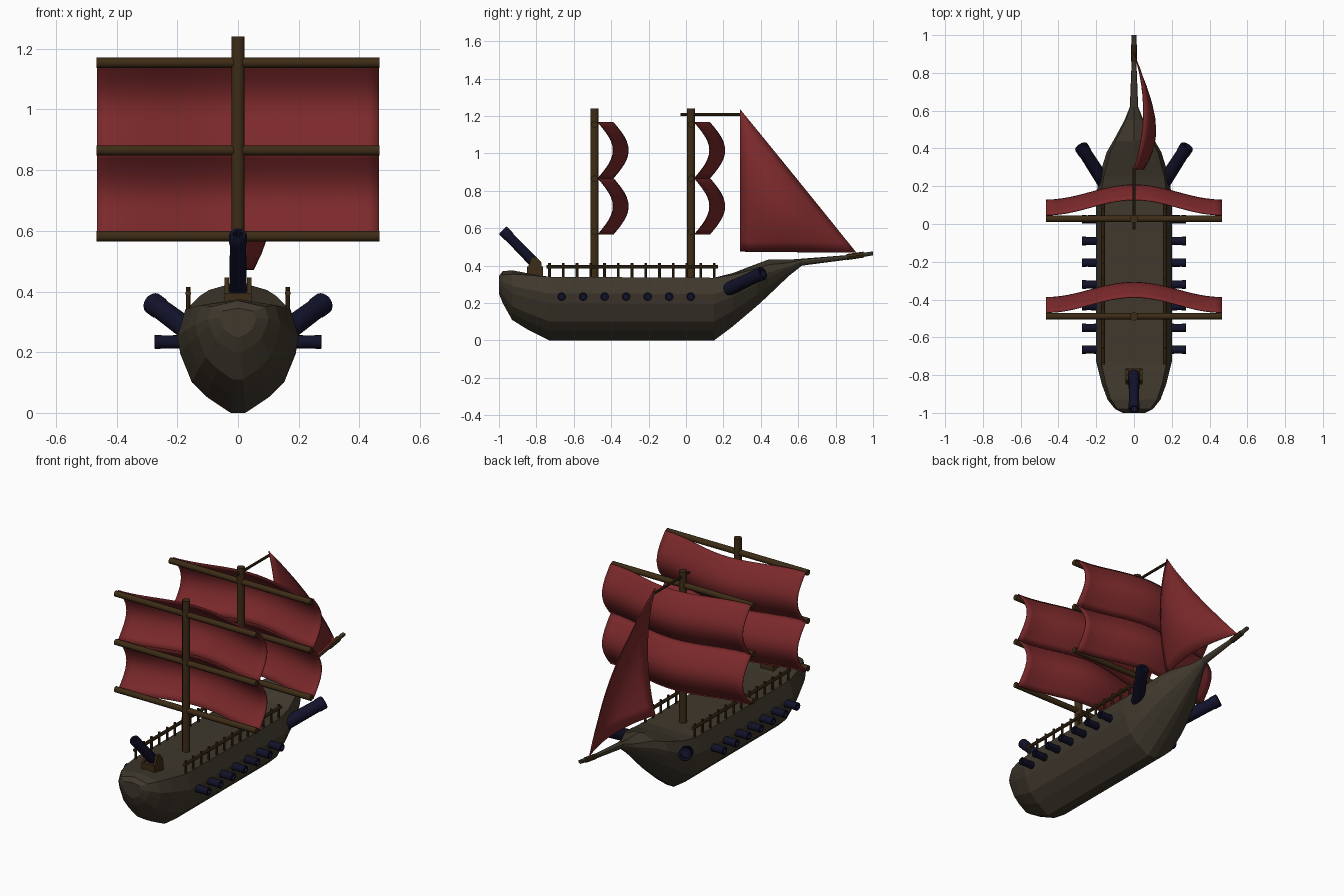
import bpy, bmesh, math
from mathutils import Vector

if "Cube" in bpy.data.objects:
    bpy.data.objects.remove(bpy.data.objects["Cube"])


def material(name, rgb):
    m = bpy.data.materials.new(name)
    m.diffuse_color = (*rgb, 1)
    m.use_nodes = True
    m.node_tree.nodes["Principled BSDF"].inputs["Base Color"].default_value = m.diffuse_color
    return m


HULL = material("dark hull wood", (0.05, 0.04, 0.026))
WOOD = material("brown timber", (0.047, 0.025, 0.008))
SAIL = material("red cloth", (0.2, 0.022, 0.024))
IRON = material("navy iron", (0.006, 0.006, 0.024))


def finish(bm, name, mat, angle=35):
    bmesh.ops.recalc_face_normals(bm, faces=bm.faces)
    me = bpy.data.meshes.new(name)
    bm.to_mesh(me)
    bm.free()
    me.materials.append(mat)
    if angle:
        me.shade_smooth()
        me.set_sharp_from_angle(angle=math.radians(angle))
    ob = bpy.data.objects.new(name, me)
    bpy.context.collection.objects.link(ob)
    return ob


def lathe(bm, a, b, profile, sides=12):
    """Revolve (distance fraction, radius) pairs round the axis a-b, capped."""
    a, b = Vector(a), Vector(b)
    q = (b - a).to_track_quat('Z', 'Y')
    rings = []
    for t, r in profile:
        c = a.lerp(b, t)
        rings.append([bm.verts.new(c + q @ Vector((r * math.cos(2 * math.pi * i / sides),
                                                   r * math.sin(2 * math.pi * i / sides), 0)))
                      for i in range(sides)])
    for r0, r1 in zip(rings, rings[1:]):
        for i in range(sides):
            j = (i + 1) % sides
            bm.faces.new((r0[i], r0[j], r1[j], r1[i]))
    bm.faces.new(rings[0][::-1])
    bm.faces.new(rings[-1])


def rod(bm, a, b, r, sides=12):
    lathe(bm, a, b, [(0, r), (1, r)], sides)


def cannon(name, a, b, r, sides=16):
    # barrel with a muzzle band and a hollow bore
    bm = bmesh.new()
    lathe(bm, a, b, [(0, r * 0.9), (0.04, r), (0.8, r * 0.92), (0.84, r), (0.98, r),
                     (1, r * 0.9), (1, r * 0.6), (0.7, r * 0.6)], sides)
    return finish(bm, name, IRON)


# Hull: stations along y (y, half width, keel z, deck z, deck crown)
stations = [(-1.0, .06, .25, .335, .01), (-.98, .10, .20, .35, .02), (-.93, .14, .11, .355, .02),
            (-.85, .17, .06, .35, .01), (-.73, .2, 0, .34, 0), (.15, .2, 0, .335, 0),
            (.25, .185, .075, .35, .01), (.38, .145, .185, .385, .025),
            (.44, .11, .24, .405, .027), (.55, .05, .345, .415, .017),
            (.62, .022, .40, .433, .004), (.85, .013, .43, .453, .002), (1.0, .012, .455, .474, .002)]
section = [(.12, 0), (.5, .15), (.76, .3), (.95, .58), (1, .74), (.87, 1)]
bm = bmesh.new()
rings = []
for y, w, zb, zt, crown in stations:
    half = [(w * fx, zb + (zt - zb) * fz) for fx, fz in section]
    pts = half + [(0, zt + crown)] + [(-x, z) for x, z in reversed(half)]
    rings.append([bm.verts.new((x, y, z)) for x, z in pts])
n = len(rings[0])
for r0, r1 in zip(rings, rings[1:]):
    for i in range(n):
        j = (i + 1) % n
        bm.faces.new((r0[i], r0[j], r1[j], r1[i]))
bm.faces.new(rings[0])
bm.faces.new(rings[-1])
finish(bm, "hull", HULL, 0)


# Square sail panel: bulges forward between yards and bows toward the middle
def square_sail(name, y0, z0, z1, nx=24, nz=12):
    bm = bmesh.new()
    grid = []
    for k in range(nz + 1):
        v = k / nz
        row = []
        for i in range(nx + 1):
            u = 2 * i / nx - 1
            y = y0 + .02 + .08 * (1 + math.cos(math.pi * u)) / 2 + .08 * math.sin(math.pi * v)
            row.append(bm.verts.new((u * .465, y, z0 + (z1 - z0) * v)))
        grid.append(row)
    for k in range(nz):
        for i in range(nx):
            bm.faces.new((grid[k][i], grid[k][i + 1], grid[k + 1][i + 1], grid[k + 1][i]))
    ob = finish(bm, name, SAIL, 60)
    mod = ob.modifiers.new("cloth thickness", 'SOLIDIFY')
    mod.thickness, mod.offset = .005, 0


# Masts with three yards and two sails each
for label, y in (("rear", -.489), ("fore", .027)):
    bm = bmesh.new()
    rod(bm, (0, y, .32), (0, y, 1.24), .022, 14)
    finish(bm, label + "_mast", WOOD)
    bm = bmesh.new()
    for z in (1.154, .865, .582):
        rod(bm, (-.467, y, z), (.467, y, z), .017)
    finish(bm, label + "_yards", WOOD)
    square_sail(label + "_upper_sail", y, .868, 1.165)
    square_sail(label + "_lower_sail", y, .568, .866)

# Jib: triangle subdivided by weights, bellied out toward +x
A, B, C = Vector((0, .29, 1.235)), Vector((0, .29, .475)), Vector((0, .91, .47))
N = 14
bm = bmesh.new()
rows = []
for i in range(N + 1):
    row = []
    for j in range(i + 1):
        a, c = 1 - i / N, j / N
        b = 1 - a - c
        p = A * a + B * b + C * c
        p.x += .2 * (a * b + b * c + c * a) + 1.3 * a * b * c
        row.append(bm.verts.new(p))
    rows.append(row)
for i in range(N):
    for j in range(i + 1):
        bm.faces.new((rows[i][j], rows[i + 1][j], rows[i + 1][j + 1]))
        if j < i:
            bm.faces.new((rows[i][j], rows[i + 1][j + 1], rows[i][j + 1]))
jib = finish(bm, "jib_sail", SAIL, 60)
mod = jib.modifiers.new("cloth thickness", 'SOLIDIFY')
mod.thickness, mod.offset = .005, 0

# Jib spar at the mast top and lashing on the bowsprit
bm = bmesh.new()
rod(bm, (0, -.03, 1.208), (0, .30, 1.208), .008, 10)
finish(bm, "jib_spar", WOOD)
bm = bmesh.new()
rod(bm, (0, .86, .446), (0, .95, .459), .016, 8)
finish(bm, "bowsprit_lashing", WOOD)

# Railings, broadside guns and bow guns on both sides
for side, s in (("left", -1), ("right", 1)):
    bm = bmesh.new()
    rod(bm, (s * .164, -.745, .394), (s * .164, .17, .394), .01, 8)
    for i in range(13):
        y = -.73 + i * .0735
        lathe(bm, (s * .164, y, .325), (s * .164, y, .415), [(0, .007), (1, .007)], 8)
    finish(bm, side + "_railing", WOOD)
    for i in range(7):
        y = -.665 + i * .115
        cannon(f"{side}_cannon_{i + 1}", (s * .15, y, .234), (s * .276, y, .234), .023)
    cannon(side + "_bow_cannon", (s * .155, .215, .268), (s * .282, .412, .362), .037, 20)

# Stern gun and its carriage
cannon("stern_cannon", (0, -.79, .395), (0, -.98, .59), .029)
bm = bmesh.new()


def block(bm, x0, x1, outline):
    lo = [bm.verts.new((x0, y, z)) for y, z in outline]
    hi = [bm.verts.new((x1, y, z)) for y, z in outline]
    bm.faces.new(lo)
    bm.faces.new(hi[::-1])
    for i in range(len(lo)):
        j = (i + 1) % len(lo)
        bm.faces.new((lo[i], hi[i], hi[j], lo[j]))


block(bm, -.044, .044, [(-.85, .34), (-.765, .34), (-.765, .395), (-.85, .395)])
for s in (-1, 1):
    block(bm, s * .03, s * .044, [(-.845, .39), (-.77, .39), (-.775, .42), (-.80, .447), (-.825, .447)])
finish(bm, "gun_carriage", WOOD, 0)
